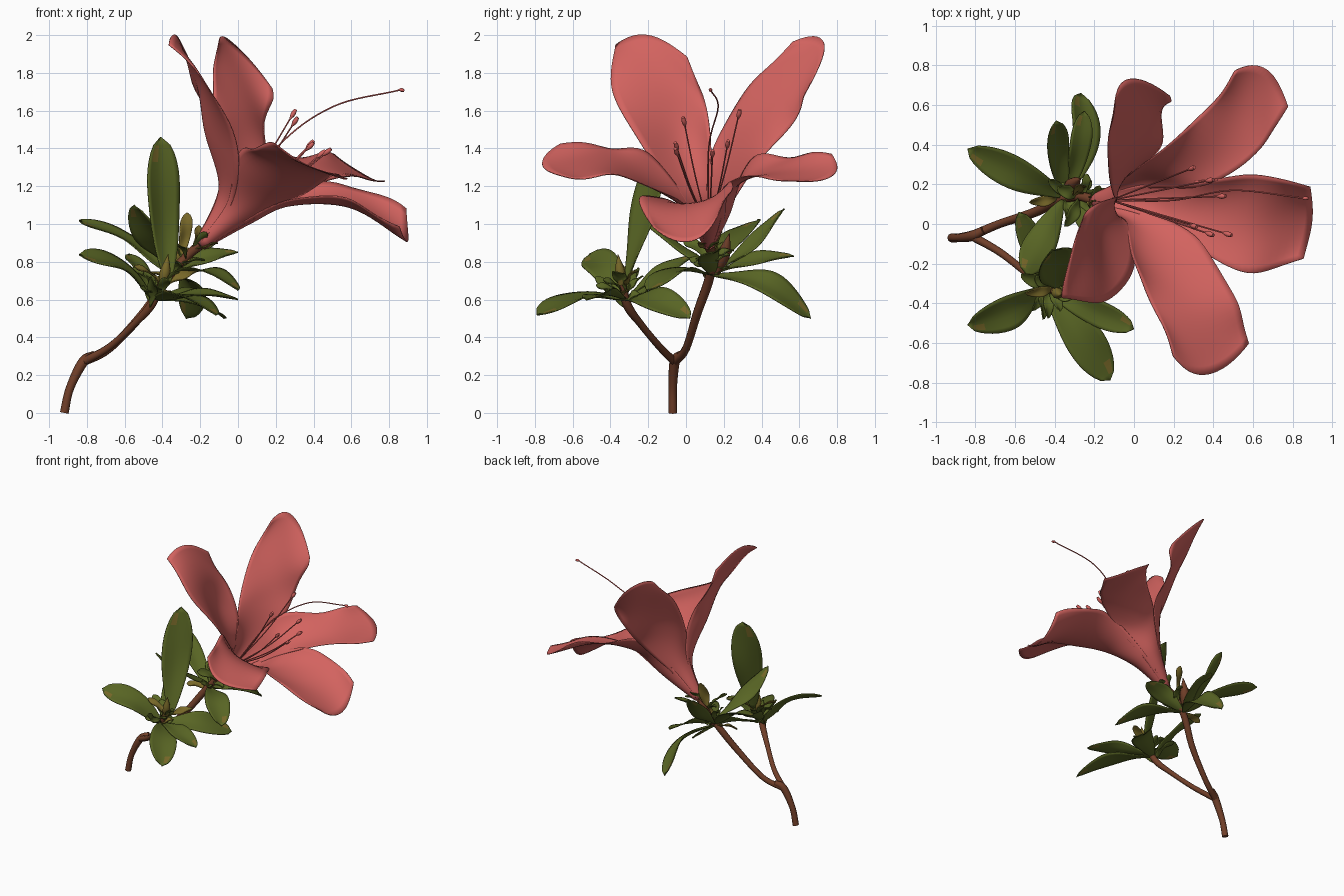
import bpy
import random
from math import sin, cos, pi, radians
from mathutils import Vector

random.seed(4)
cube = bpy.data.objects.get("Cube")
if cube:
    bpy.data.objects.remove(cube)


def material(name, *rgb):
    mat = bpy.data.materials.new(name)
    mat.use_nodes = True
    mat.diffuse_color = (*rgb, 1)
    mat.node_tree.nodes["Principled BSDF"].inputs["Base Color"].default_value = (*rgb, 1)
    return mat


CORAL = material("coral_petal", 0.65, 0.125, 0.115)
GREEN = material("leaf_green", 0.1, 0.132, 0.018)
OLIVE = material("bud_olive", 0.19, 0.14, 0.022)
BROWN = material("bark_brown", 0.165, 0.05, 0.022)


def spline(points, t):
    """Smooth curve through the points, t from 0 to 1."""
    points = [Vector(p) for p in points]
    last = len(points) - 1
    i = min(int(t * last), last - 1)
    f = t * last - i
    b, c = points[i], points[i + 1]
    a = points[i - 1] if i else b * 2 - c
    d = points[i + 2] if i + 2 <= last else c * 2 - b
    return (b * 2 + (c - a) * f + (a * 2 - b * 5 + c * 4 - d) * f**2
            + (b * 3 - a - c * 3 + d) * f**3) / 2


def sheet(name, surface, rows, cols, mat, thickness):
    """Thin blade from surface(t, u): t runs along it, u across from -1 to 1."""
    verts = [surface(r / rows, 2 * c / cols - 1)
             for r in range(rows + 1) for c in range(cols + 1)]
    step = cols + 1
    faces = [(k, k + 1, k + 1 + step, k + step)
             for r in range(rows) for k in range(r * step, r * step + cols)]
    mesh = bpy.data.meshes.new(name)
    mesh.from_pydata(verts, [], faces)
    mesh.materials.append(mat)
    for poly in mesh.polygons:
        poly.use_smooth = True
    obj = bpy.data.objects.new(name, mesh)
    bpy.context.collection.objects.link(obj)
    solid = obj.modifiers.new("thickness", "SOLIDIFY")
    solid.thickness = thickness
    solid.offset = 0
    return mesh


def tube(name, path, radii, mat, steps=24):
    """Round stem along a smooth path, its radius following the radii list."""
    curve = bpy.data.curves.new(name, "CURVE")
    curve.dimensions = "3D"
    curve.bevel_depth = 1
    curve.bevel_resolution = 2
    curve.use_fill_caps = True
    line = curve.splines.new("POLY")
    line.points.add(steps)
    profile = [(r, 0, 0) for r in radii]
    for k, point in enumerate(line.points):
        point.co = (*spline(path, k / steps), 1)
        point.radius = max(spline(profile, k / steps).x, 0.001)
    line.use_smooth = True
    curve.materials.append(mat)
    obj = bpy.data.objects.new(name, curve)
    bpy.context.collection.objects.link(obj)
    bpy.ops.object.select_all(action="DESELECT")
    obj.select_set(True)
    bpy.context.view_layer.objects.active = obj
    bpy.ops.object.convert(target="MESH")


# Flower: petals leave a common funnel, then follow their own (edge, middle, edge) stations
HEART = Vector((-0.2, 0.12, 0.89))
AXIS = Vector((0.68, 0, 0.73))
SIDE = Vector((0, 1, 0))
RISE = Vector((-0.73, 0, 0.68))


def ring(angle, radius, distance):
    a = radians(angle)
    return HEART + AXIS * distance + (SIDE * cos(a) + RISE * sin(a)) * radius


def petal(name, angle, *stations):
    throat = [[ring(angle + s, r, d) for s in (42, 0, -42)]
              for r, d in ((0.03, 0), (0.12, 0.27))]
    lines = list(zip(*(throat + list(stations))))

    def surface(t, u):
        left, mid, right = (spline(line, t) for line in lines)
        u *= 1 - 0.1 * t**8
        ripple = AXIS * (0.016 * t * u * u * sin(17 * t + 2 * u + angle))
        return mid + (right - left) * u / 2 + ((left + right) / 2 - mid) * u * u + ripple

    sheet(name, surface, 32, 16, CORAL, 0.005)


petal("upper_front_petal", 126,
      [(0, -0.2, 1.36), (-0.17, -0.03, 1.48), (-0.1, 0.13, 1.45)],
      [(-0.13, -0.39, 1.7), (-0.21, -0.13, 1.75), (-0.2, 0.1, 1.65)],
      [(-0.37, -0.39, 1.93), (-0.33, -0.2, 2), (-0.26, 0.03, 1.86)])
petal("upper_back_petal", 54,
      [(-0.1, 0.15, 1.42), (-0.02, 0.28, 1.42), (0.13, 0.39, 1.33)],
      [(-0.14, 0.33, 1.72), (0.02, 0.45, 1.65), (0.15, 0.59, 1.57)],
      [(-0.1, 0.53, 1.95), (-0.03, 0.73, 1.96), (0.22, 0.62, 1.68)])
petal("side_back_petal", -18,
      [(0.12, 0.36, 1.35), (0.2, 0.28, 1.21), (0.38, 0.2, 1.2)],
      [(0.36, 0.57, 1.36), (0.48, 0.47, 1.28), (0.64, 0.38, 1.25)],
      [(0.49, 0.76, 1.39), (0.67, 0.78, 1.26), (0.78, 0.56, 1.22)])
petal("side_front_petal", 198,
      [(0.33, -0.08, 1.15), (0.12, -0.15, 1.2), (0, -0.2, 1.37)],
      [(0.5, -0.36, 1.25), (0.28, -0.42, 1.32), (0.1, -0.42, 1.41)],
      [(0.61, -0.57, 1.24), (0.37, -0.76, 1.31), (0.18, -0.64, 1.44)])
petal("lower_petal", 270,
      [(0.35, 0.22, 1.2), (0.28, 0.07, 1.1), (0.32, -0.12, 1.14)],
      [(0.62, 0.25, 1.2), (0.6, 0.03, 1.09), (0.57, -0.25, 1.13)],
      [(0.88, 0.2, 1.11), (0.9, 0.03, 0.91), (0.85, -0.2, 1.01)])

# Stamens, each with a club-shaped anther, and the long pistil
throat_point = HEART + AXIS * 0.12
for end in [(0.29, 0.28, 1.58), (0.3, -0.01, 1.54), (0.38, 0.22, 1.42),
            (0.47, -0.05, 1.38), (0.44, 0.14, 1.37), (0.38, -0.05, 1.41)]:
    end = Vector(end)
    bend = throat_point.lerp(end, 0.55) - Vector((0, 0, 0.03))
    tube("stamen", [throat_point, bend, end], [0.004, 0.004, 0.004], CORAL)
    tip = end + (end - bend).normalized() * 0.03
    tube("anther", [end - (tip - end), end, tip], [0.004, 0.013, 0.009], CORAL, 8)
tube("pistil", [throat_point, (0.2, 0.12, 1.4), (0.5, 0.17, 1.62), (0.86, 0.13, 1.71)],
     [0.005, 0.004, 0.004, 0.004], CORAL)
tube("stigma", [(0.85, 0.13, 1.71), (0.865, 0.13, 1.71), (0.88, 0.13, 1.705)],
     [0.004, 0.01, 0.006], CORAL, 6)

# Forked woody stem
FORK = (-0.82, -0.06, 0.27)
tube("main_stem", [(-0.92, -0.07, 0), (-0.89, -0.07, 0.13), FORK, (-0.76, -0.03, 0.31)],
     [0.023, 0.022, 0.027, 0.02], BROWN)
tube("flower_branch", [FORK, (-0.68, 0, 0.34), (-0.5, 0.06, 0.53), (-0.38, 0.12, 0.7),
                       (-0.28, 0.14, 0.82), HEART],
     [0.024, 0.021, 0.024, 0.026, 0.024, 0.028], BROWN)
tube("leaf_branch", [FORK, (-0.68, -0.14, 0.35), (-0.55, -0.24, 0.47), (-0.46, -0.31, 0.57),
                     (-0.4, -0.34, 0.7)],
     [0.022, 0.019, 0.019, 0.024, 0.018], BROWN)
tube("brown_bud", [(-0.35, 0.16, 0.74), (-0.31, 0.2, 0.84), (-0.27, 0.23, 0.95)],
     [0.02, 0.034, 0.002], BROWN, 12)
tube("olive_bud", [(-0.4, -0.34, 0.68), (-0.385, -0.35, 0.75), (-0.37, -0.36, 0.84)],
     [0.02, 0.028, 0.001], OLIVE, 12)


# Leaves: widest beyond the middle, arched, with a shallow fold along the midrib
def leaf(name, base, tip, half, arch, across=None, mat=GREEN):
    base, tip = Vector(base), Vector(tip)
    run = tip - base
    across = (Vector(across) if across else run.cross((0.5, -0.4, 1))).normalized()
    normal = across.cross(run).normalized()
    middle = base.lerp(tip, 0.5) + normal * arch

    def surface(t, u):
        width = half * (max(sin(pi * t**1.5), 0)**0.55 + 0.1 * (1 - t))
        fold = normal * (abs(u)**1.5 * width * 0.2 + 0.008 * u * sin(9 * t))
        return spline([base, middle, tip], t) + across * (u * width) + fold

    return sheet(name, surface, 18, 8, mat, 0.006)


def spotted_leaf(*shape):
    """Full-grown leaf with an aged olive fleck near its tip."""
    mesh = leaf(*shape)
    mesh.materials.append(OLIVE)
    for poly in mesh.polygons:
        row, col = divmod(poly.index, 8)
        if row in (15, 16) and col in (1, 2):
            poly.material_index = 1


FRONT_NODE = (-0.45, -0.32, 0.6)
BACK_NODE = (-0.35, 0.14, 0.73)
for tip, half, arch in [((-0.84, -0.51, 0.84), 0.09, 0.06), ((-0.12, -0.79, 0.52), 0.095, 0.05),
                        ((0, -0.53, 0.6), 0.065, 0.03), ((-0.58, 0.06, 0.84), 0.06, 0.02),
                        ((-0.07, 0.02, 0.5), 0.085, 0.06)]:
    spotted_leaf("front_leaf", FRONT_NODE, tip, half, arch)
spotted_leaf("tall_leaf", (-0.37, -0.32, 0.68), (-0.41, -0.13, 1.46), 0.105, -0.02,
             (0.8, 0.6, 0))
for tip, half, arch in [((-0.84, 0.38, 1.02), 0.08, 0.04), ((-0.27, 0.66, 0.5), 0.09, 0.09),
                        ((-0.39, 0.52, 1.08), 0.06, -0.03), ((-0.25, 0.57, 0.83), 0.06, 0.03),
                        ((0, -0.21, 0.65), 0.085, 0.06), ((0, 0.14, 0.85), 0.065, 0.03)]:
    spotted_leaf("back_leaf", BACK_NODE, tip, half, arch)
spotted_leaf("crossing_leaf", (-0.36, 0.12, 0.78), (-0.55, -0.25, 1.1), 0.08, 0.02,
             (0.9, -0.45, 0))

# Small young leaves and olive bud scales whorled around the two nodes
for node in (FRONT_NODE, BACK_NODE):
    for k in range(12):
        a = k * 2.4
        reach = random.uniform(0.08, 0.18)
        start = Vector(node) + AXIS * random.uniform(-0.03, 0.12)
        end = start + Vector((cos(a) * reach, sin(a) * reach, random.uniform(0, 0.14)))
        leaf("young_leaf", start, end, random.uniform(0.022, 0.035), 0.015,
             mat=OLIVE if k % 4 == 0 else GREEN)
leaf("olive_young_leaf", (-0.3, 0.16, 0.83), (-0.27, 0.2, 1.06), 0.035, 0.01, (1, 0.4, 0), OLIVE)
leaf("lower_young_leaf", (-0.47, -0.31, 0.55), (-0.46, -0.48, 0.72), 0.03, 0.01)

# Sepals hugging the flower base
for k in range(5):
    leaf("sepal", HEART - AXIS * 0.05, ring(k * 72 + 20, 0.075, 0.07), 0.025, 0.01,
         mat=OLIVE if k % 2 else GREEN)
